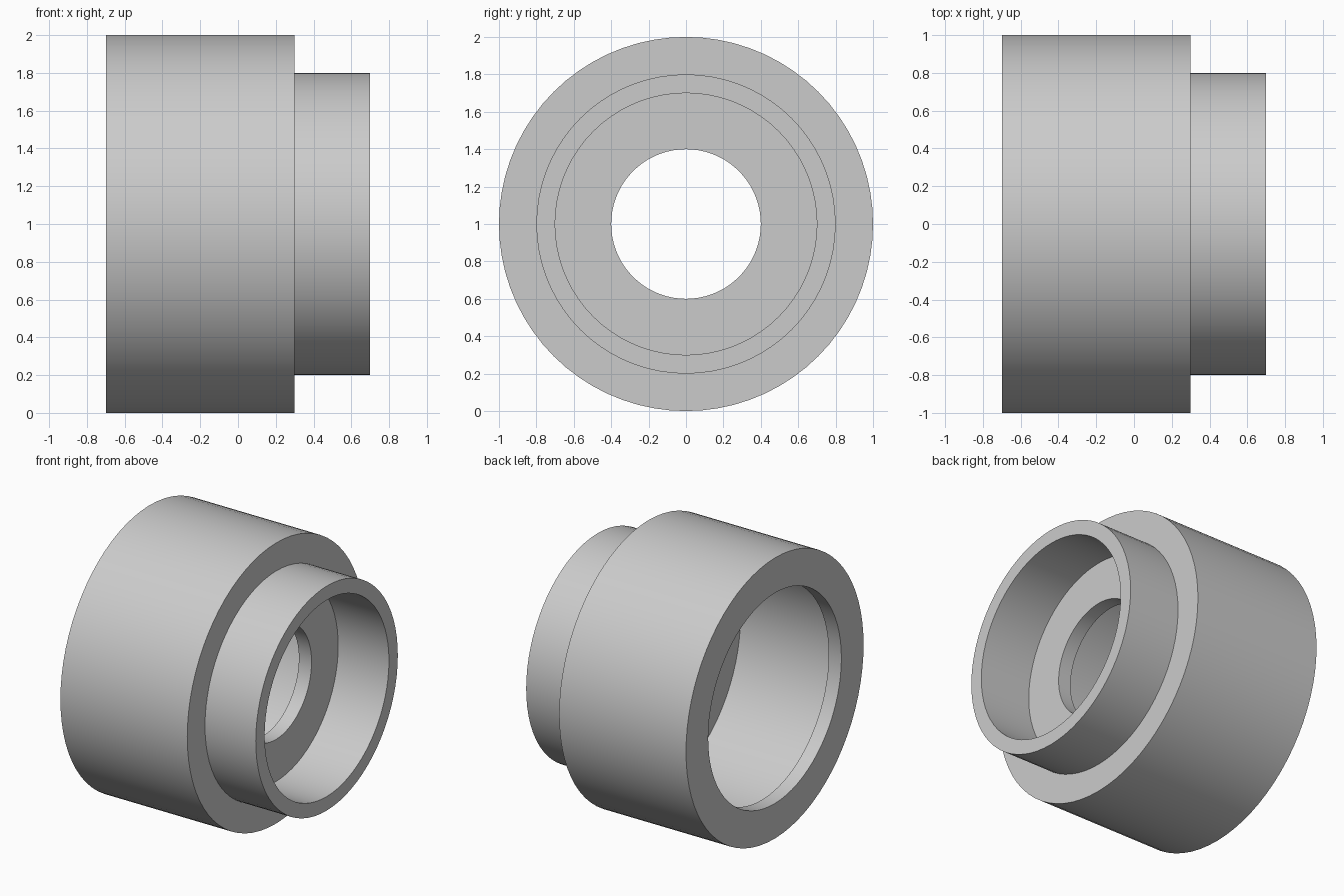
import bpy, bmesh, math
from mathutils import Matrix, Vector

cube = bpy.data.objects.get("Cube")
if cube:
    bpy.data.objects.remove(cube, do_unlink=True)

SEGMENTS = 72
AXIS_HEIGHT = 1.0

# Plain grey material
grey = bpy.data.materials.new("plain_grey")
grey.use_nodes = True
colour = (0.6, 0.6, 0.6, 1.0)
grey.diffuse_color = colour
grey.node_tree.nodes["Principled BSDF"].inputs["Base Color"].default_value = colour

# Closed half section as (position along x, radius)
section = [
    (-0.7, 0.75), (-0.7, 1.0),   # lip face of the large drum
    (0.3, 1.0), (0.3, 0.8),      # shoulder
    (0.7, 0.8), (0.7, 0.7),      # rim of the collar
    (0.3, 0.7), (0.3, 0.4),      # collar recess and web
    (0.2, 0.4), (0.2, 0.9),      # bore and drum floor
    (-0.6, 0.9), (-0.6, 0.75),   # drum wall and inner lip
]


def lathe(name, points, material):
    """Revolve a closed section around the x axis."""
    bm = bmesh.new()
    verts = [bm.verts.new((x, 0, r)) for x, r in points]
    edges = [bm.edges.new((v, verts[(i + 1) % len(verts)]))
             for i, v in enumerate(verts)]
    bmesh.ops.spin(bm, geom=verts + edges, cent=(0, 0, 0), axis=(1, 0, 0),
                   angle=math.tau, steps=SEGMENTS, use_merge=False)
    bmesh.ops.remove_doubles(bm, verts=bm.verts, dist=0.0001)
    bmesh.ops.recalc_face_normals(bm, faces=bm.faces)
    bmesh.ops.transform(bm, matrix=Matrix.Translation(Vector((0, 0, AXIS_HEIGHT))),
                        verts=bm.verts)
    mesh = bpy.data.meshes.new(name)
    bm.to_mesh(mesh)
    bm.free()
    mesh.materials.append(material)
    obj = bpy.data.objects.new(name, mesh)
    bpy.context.collection.objects.link(obj)
    return obj


# Stepped hollow bushing
bushing = lathe("stepped_bushing", section, grey)
bpy.ops.object.select_all(action="DESELECT")
bushing.select_set(True)
bpy.context.view_layer.objects.active = bushing
bpy.ops.object.shade_smooth_by_angle(angle=math.radians(30))
